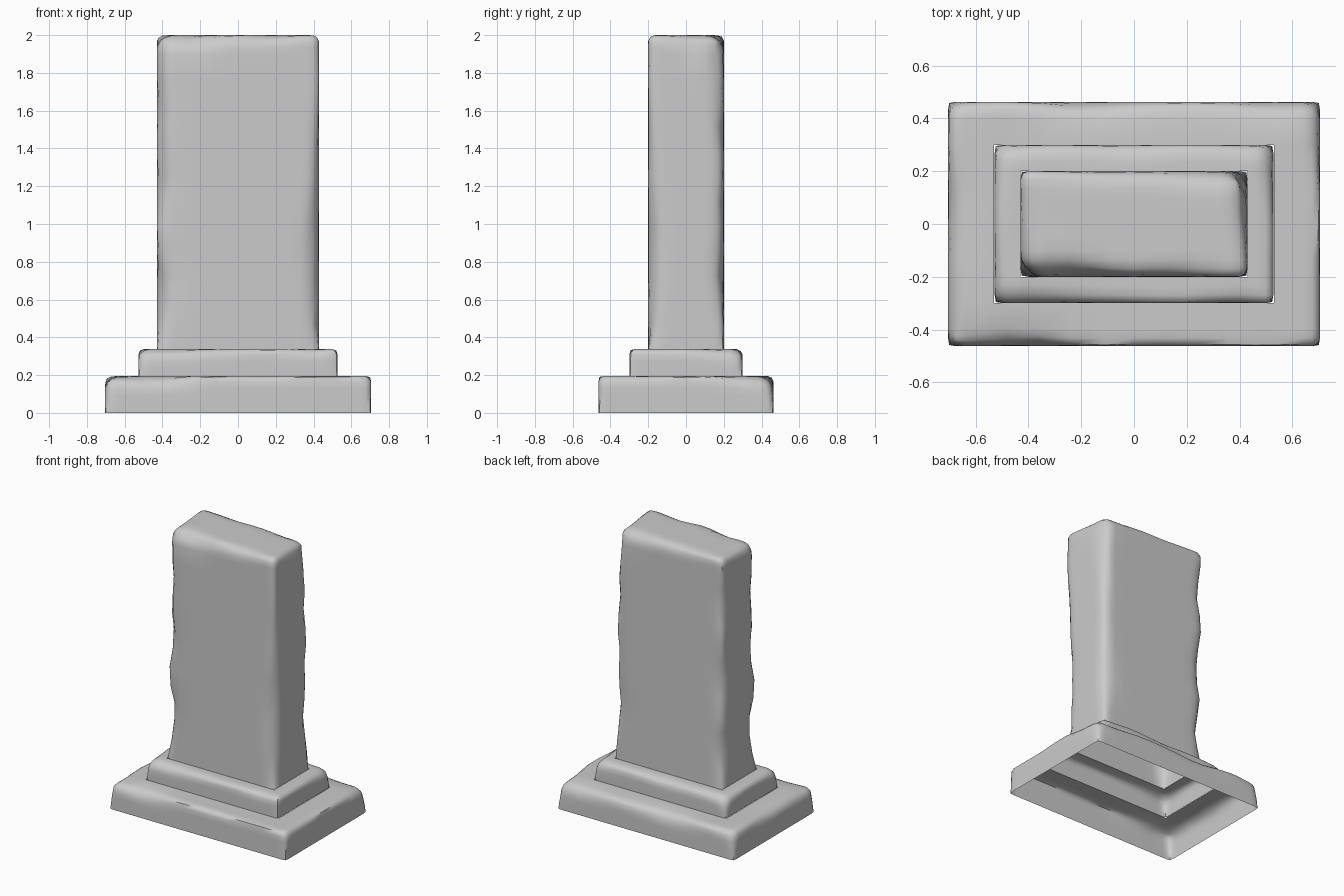
import bpy, bmesh
from mathutils import Vector, noise

if "Cube" in bpy.data.objects:
    bpy.data.objects.remove(bpy.data.objects["Cube"])


def cuts(half, n, inner=None):
    # symmetric cut lines: even in the middle, denser toward the worn edges
    e = [half, half - 0.03, half - 0.065]
    stop = half - 0.1
    if inner is not None:
        e.append(inner)
        stop = inner - 0.05
    pos = {round(v, 4) for v in e} | {round(stop * i / n, 4) for i in range(n + 1)}
    return sorted(pos | {-v for v in pos})


def worn_tier(name, hx, hy, z0, z1, wear, seed, inner=None, nz=2):
    ix, iy = inner if inner else (None, None)
    xs, ys = cuts(hx, 4, ix), cuts(hy, 2, iy)
    low = z1 - 0.1
    zs = [z0 + (low - z0) * i / nz for i in range(nz + 1)] + [z1 - 0.065, z1 - 0.03, z1]
    off = Vector((seed * 7.3, seed * 3.1, seed * 5.7))
    bm = bmesh.new()

    def worn(p):
        # round the edges by a radius that wanders along the stone
        t = 0.5 + 0.85 * noise.noise(p * 3.2 + off)
        fade = min(1, (p.z - z0) / 0.13)
        r = 0.015 + (wear - 0.015) * max(0, min(1, t)) * fade
        q = Vector((max(-hx + r, min(hx - r, p.x)),
                    max(-hy + r, min(hy - r, p.y)), min(z1 - r, p.z)))
        d = p - q
        return q + d.normalized() * r if d.length > r else p

    def patch(us, vs, place, skip=None):
        for a, b in zip(us, us[1:]):
            for c, d in zip(vs, vs[1:]):
                if skip and skip((a + b) / 2, (c + d) / 2):
                    continue
                bm.faces.new([bm.verts.new(worn(Vector(place(u, v))))
                              for u, v in ((a, c), (b, c), (b, d), (a, d))])

    # four sides and the top; the underside stays open
    for s in (-1, 1):
        patch(xs, zs, lambda u, v: (u, s * hy, v))
        patch(ys, zs, lambda u, v: (s * hx, u, v))
    hole = (lambda x, y: abs(x) < ix and abs(y) < iy) if inner else None
    patch(xs, ys, lambda u, v: (u, v, z1), hole)

    bmesh.ops.remove_doubles(bm, verts=bm.verts, dist=0.0005)
    bmesh.ops.recalc_face_normals(bm, faces=bm.faces)
    top = max(bm.faces, key=lambda f: f.calc_center_median().z)
    if top.normal.z < 0:
        bmesh.ops.reverse_faces(bm, faces=bm.faces)
    me = bpy.data.meshes.new(name)
    bm.to_mesh(me)
    bm.free()
    ob = bpy.data.objects.new(name, me)
    bpy.context.collection.objects.link(ob)
    bpy.ops.object.select_all(action='DESELECT')
    ob.select_set(True)
    bpy.context.view_layer.objects.active = ob
    bpy.ops.object.shade_smooth_by_angle(angle=0.9)
    return ob


# stepped plinth and standing slab
worn_tier("base_step", 0.705, 0.463, 0.0, 0.195, 0.10, 1, (0.53, 0.30))
worn_tier("upper_step", 0.528, 0.30, 0.195, 0.338, 0.08, 2, (0.43, 0.20))
worn_tier("stone_slab", 0.43, 0.20, 0.338, 2.0, 0.13, 3, nz=12)
